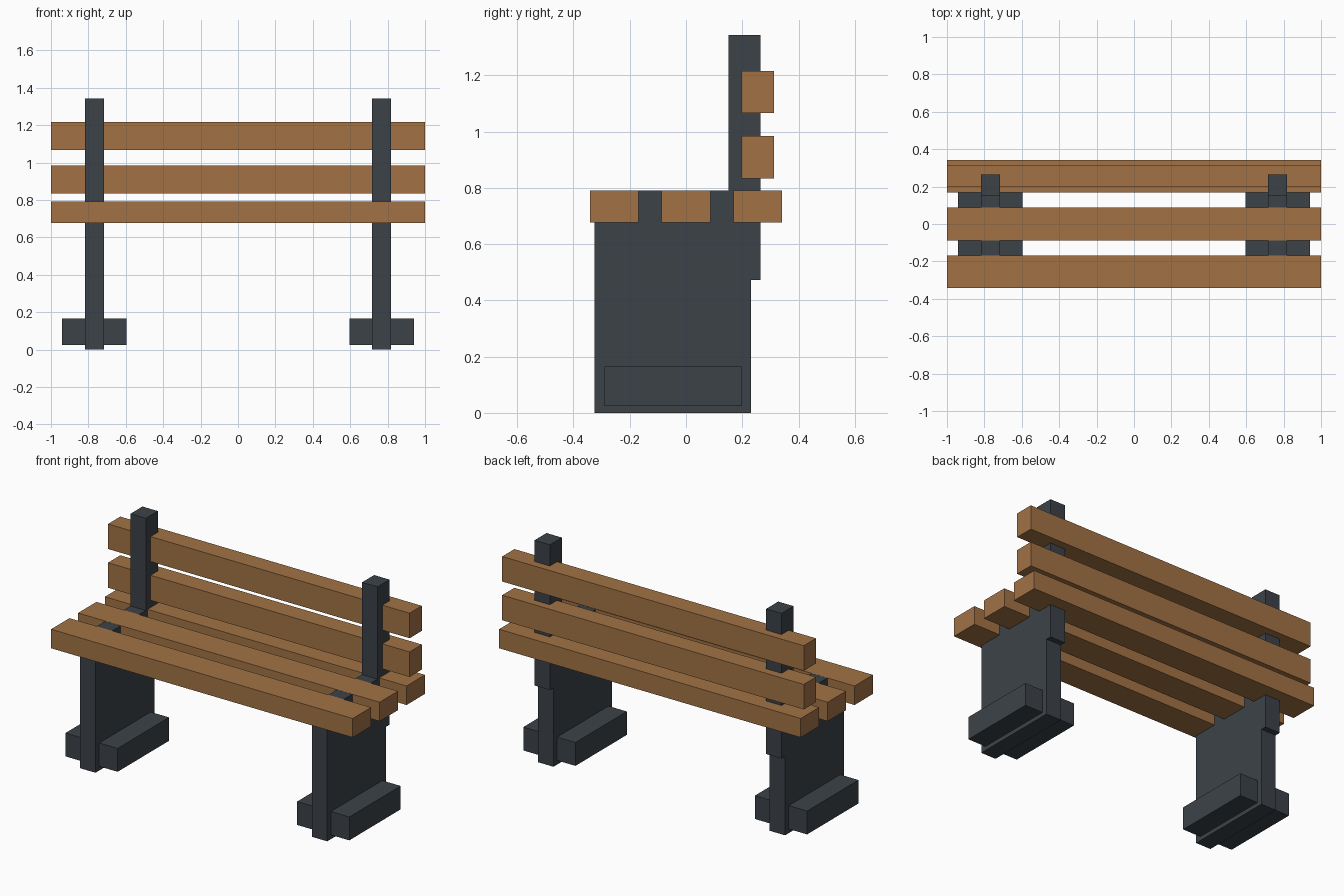
import bpy

if "Cube" in bpy.data.objects:
    bpy.data.objects.remove(bpy.data.objects["Cube"])


def material(name, color):
    m = bpy.data.materials.new(name)
    m.diffuse_color = color
    m.use_nodes = True
    m.node_tree.nodes["Principled BSDF"].inputs["Base Color"].default_value = m.diffuse_color
    return m


wood = material("wood", (0.36, 0.17, 0.06, 1))
iron = material("dark_iron", (0.045, 0.055, 0.065, 1))


def box(name, x, y, z, mat):
    """Box from (min, max) ranges on each axis."""
    bpy.ops.mesh.primitive_cube_add(size=1, location=[sum(r) / 2 for r in (x, y, z)])
    ob = bpy.context.object
    ob.name = name
    ob.scale = [r[1] - r[0] for r in (x, y, z)]
    bpy.ops.object.transform_apply(location=False, rotation=False, scale=True)
    ob.data.materials.append(mat)
    return ob


# Seat slats
for i, y in enumerate((-0.255, 0.0, 0.255)):
    box(f"seat_slat_{i + 1}", (-1, 1), (y - 0.087, y + 0.087), (0.677, 0.791), wood)

# Backrest slats
for i, z in enumerate((0.909, 1.141)):
    box(f"back_slat_{i + 1}", (-1, 1), (0.197, 0.313), (z - 0.075, z + 0.075), wood)

# Side supports: leg panel, foot block and backrest post
for side, x in (("left", -0.768), ("right", 0.768)):
    box(f"{side}_leg_panel", (x - 0.051, x + 0.051), (-0.325, 0.231), (0, 0.7905), iron)
    box(f"{side}_foot", (x - 0.173, x + 0.173), (-0.29, 0.197), (0.025, 0.165), iron)
    box(f"{side}_back_post", (x - 0.051, x + 0.051), (0.151, 0.265), (0.473, 1.343), iron)
